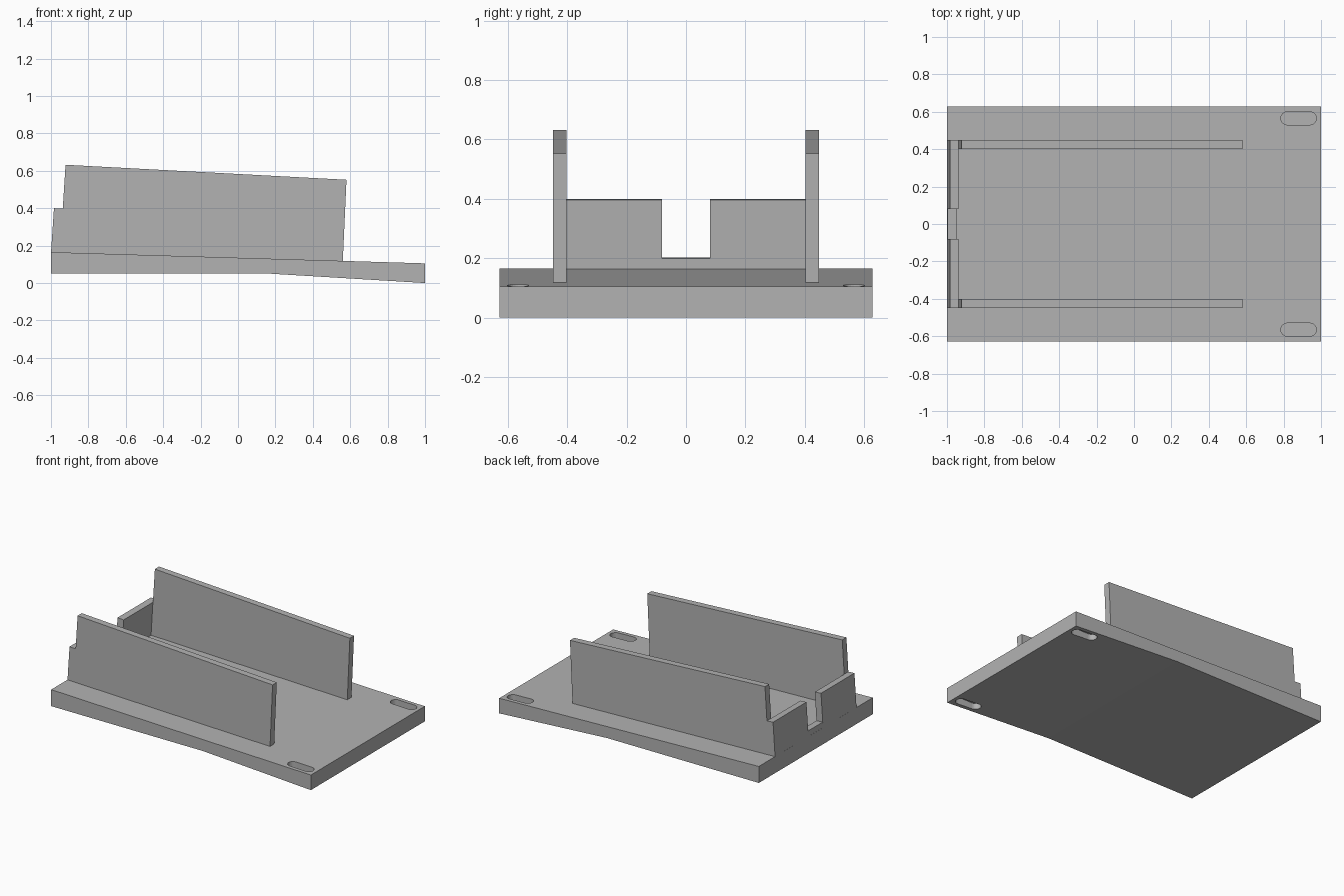
import bpy
import bmesh
import math
from mathutils import Matrix

cube = bpy.data.objects.get("Cube")
if cube:
    bpy.data.objects.remove(cube, do_unlink=True)

grey = bpy.data.materials.new("light_grey")
grey.use_nodes = True
grey.diffuse_color = (0.45, 0.45, 0.45, 1)
grey.node_tree.nodes["Principled BSDF"].inputs["Base Color"].default_value = grey.diffuse_color


def prism(name, outline, start, depth):
    """Extrude a closed list of 3D points along a vector."""
    bm = bmesh.new()
    face = bm.faces.new([bm.verts.new(p) for p in outline])
    extruded = bmesh.ops.extrude_face_region(bm, geom=[face])["geom"]
    verts = [v for v in extruded if isinstance(v, bmesh.types.BMVert)]
    bmesh.ops.translate(bm, vec=depth, verts=verts)
    bmesh.ops.translate(bm, vec=start, verts=bm.verts)
    bmesh.ops.recalc_face_normals(bm, faces=bm.faces)
    mesh = bpy.data.meshes.new(name)
    bm.to_mesh(mesh)
    bm.free()
    mesh.materials.append(grey)
    obj = bpy.data.objects.new(name, mesh)
    bpy.context.collection.objects.link(obj)
    return obj


def side_prism(name, profile, y0, y1):
    """Extrude a side profile (x, z) from y0 to y1."""
    return prism(name, [(x, 0, z) for x, z in profile], (0, y0, 0), (0, y1 - y0, 0))


def slot_prism(name, y, z, height):
    """Rounded slot shape lying along x."""
    radius, half = 0.035, 0.06
    points = []
    for side in (1, -1):
        for i in range(13):
            a = math.pi * i / 12 - math.pi / 2
            points.append((side * (half + radius * math.cos(a)), side * radius * math.sin(a), 0))
    return prism(name, points, (0.88, y, z), (0, 0, height))


# Sloping base plate with a bent underside
base = side_prism("base_plate",
                  [(-1, 0.05), (0.17, 0.05), (1, 0), (1, 0.105), (-1, 0.165)],
                  -0.627, 0.627)

# Two mounting slots, each with a thin web halfway down
for label, y in (("left", 0.565), ("right", -0.565)):
    cutter = slot_prism("slot_cutter", y, -0.2, 0.6)
    cutter.hide_render = True
    cut = base.modifiers.new("slot", "BOOLEAN")
    cut.operation = "DIFFERENCE"
    cut.solver = "EXACT"
    cut.object = cutter
    bpy.context.view_layer.update()
    graph = bpy.context.evaluated_depsgraph_get()
    mesh = bpy.data.meshes.new_from_object(base.evaluated_get(graph))
    base.modifiers.clear()
    base.data = mesh
    bpy.data.objects.remove(cutter, do_unlink=True)
    slot_prism(label + "_slot_web", y, 0.053, 0.004)
base.data.name = "base_plate"

# Leaning side walls with a step at the tall end
wall = [(-1, 0.16), (-0.984, 0.4), (-0.937, 0.397), (-0.922, 0.632),
        (0.58, 0.552), (0.56, 0.11), (-0.9, 0.15)]
side_prism("left_wall", wall, 0.402, 0.448)
side_prism("right_wall", wall, -0.448, -0.402)

# End wall halves and the low sill between them
end_half = [(-1, 0.16), (-0.984, 0.4), (-0.937, 0.397), (-0.952, 0.15)]
sill = [(-1, 0.16), (-0.997, 0.203), (-0.949, 0.2), (-0.952, 0.15)]
side_prism("left_end_wall", end_half, 0.08, 0.402)
side_prism("right_end_wall", end_half, -0.402, -0.08)
side_prism("end_sill", sill, -0.08, 0.08)
